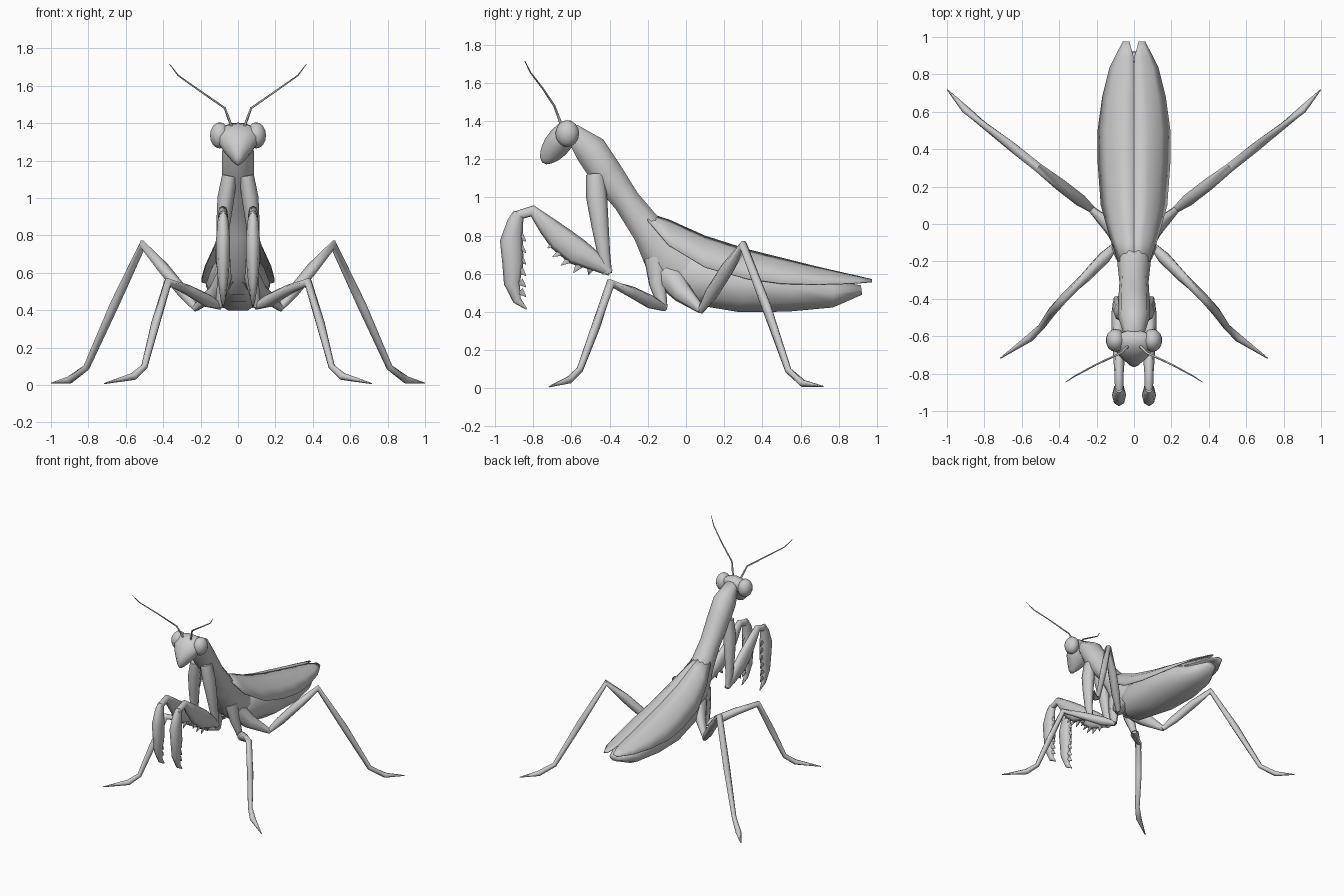
import bpy, bmesh, math
from mathutils import Vector

grey = bpy.data.materials.new("body_grey")
grey.diffuse_color = (0.6, 0.6, 0.6, 1)


def finish(name, bm, mirror=False, angle=75):
    bmesh.ops.recalc_face_normals(bm, faces=bm.faces)
    me = bpy.data.meshes.new(name)
    bm.to_mesh(me)
    bm.free()
    me.materials.append(grey)
    ob = bpy.data.objects.new(name, me)
    bpy.context.collection.objects.link(ob)
    bpy.ops.object.select_all(action='DESELECT')
    bpy.context.view_layer.objects.active = ob
    ob.select_set(True)
    bpy.ops.object.shade_smooth_by_angle(angle=math.radians(angle))
    if mirror:
        m = ob.modifiers.new("mirror", 'MIRROR')
        m.use_mirror_merge = False
    return ob


def loft(name, rings, sides=8, mirror=False):
    """Tube through rings of (x, y, z, half width, half depth)."""
    bm = bmesh.new()
    pts = [Vector(r[:3]) for r in rings]
    loops = []
    for i, r in enumerate(rings):
        t = Vector()
        if i > 0:
            t += (pts[i] - pts[i - 1]).normalized()
        if i < len(pts) - 1:
            t += (pts[i + 1] - pts[i]).normalized()
        t.normalize()
        u = (Vector((1, 0, 0)) - t * t.x).normalized()
        v = t.cross(u)
        ring = []
        for k in range(sides):
            a = 2 * math.pi * k / sides
            ring.append(bm.verts.new(pts[i] + u * r[3] * math.cos(a) + v * r[4] * math.sin(a)))
        loops.append(ring)
    for a, b in zip(loops, loops[1:]):
        for k in range(sides):
            j = (k + 1) % sides
            bm.faces.new((a[k], a[j], b[j], b[k]))
    bm.faces.new(loops[0])
    bm.faces.new(loops[-1])
    return finish(name, bm, mirror)


# Neck and long thorax
loft("thorax", [(0, -0.60, 1.35, .05, .045), (0, -0.50, 1.25, .085, .09),
                (0, -0.42, 1.13, .085, .09), (0, -0.31, 0.98, .078, .075),
                (0, -0.20, 0.83, .09, .09), (0, -0.10, 0.69, .11, .14),
                (0, 0.03, 0.60, .11, .15)], 10)

# Abdomen
loft("abdomen", [(0, -0.10, 0.66, .08, .11), (0, 0.05, 0.585, .13, .155),
                 (0, 0.30, 0.545, .17, .155), (0, 0.55, 0.525, .17, .13),
                 (0, 0.77, 0.495, .12, .075), (0, 0.92, 0.515, .045, .026)], 10)

# Folded wings: y, ridge x, ridge z, edge x, edge z
bm = bmesh.new()
rows = []
for y, ix, iz, ex, ez in [(-.20, 0, .92, .085, .88), (-.09, 0, .885, .125, .75),
                          (.10, 0, .80, .178, .635), (.32, 0, .73, .194, .575),
                          (.50, 0, .685, .195, .55), (.68, 0, .64, .17, .545),
                          (.84, 0, .603, .13, .55), (.90, .004, .59, .10, .553),
                          (.975, .025, .572, .06, .56)]:
    h = iz - ez
    rows.append([bm.verts.new((ix + (ex - ix) * f, y, ez + h * g))
                 for f, g in ((0, 1), (.4, .87), (.75, .52), (1, 0))])
for a, b in zip(rows, rows[1:]):
    for k in range(3):
        bm.faces.new((a[k], a[k + 1], b[k + 1], b[k]))
wings = finish("wings", bm, True)
s = wings.modifiers.new("thickness", 'SOLIDIFY')
s.thickness = 0.006

# Head: wide crown tapering to the mouth
loft("head", [(0, -0.585, 1.385, .06, .025), (0, -0.615, 1.355, .115, .058),
              (0, -0.65, 1.31, .115, .07), (0, -0.685, 1.265, .085, .068),
              (0, -0.715, 1.225, .05, .055), (0, -0.735, 1.195, .025, .035),
              (0, -0.742, 1.178, .008, .012)], 12)

# Eyes
bm = bmesh.new()
bmesh.ops.create_uvsphere(bm, u_segments=14, v_segments=8, radius=1)
for v in bm.verts:
    v.co = Vector((.098 + v.co.x * .053, -.622 + v.co.y * .062, 1.335 + v.co.z * .07))
finish("eyes", bm, True)

# Antennae
loft("antennae", [(.035, -.655, 1.385, .008, .008), (.07, -.69, 1.48, .006, .006),
                  (.20, -.75, 1.57, .005, .005), (.32, -.815, 1.655, .004, .004),
                  (.365, -.845, 1.715, .002, .002)], 5, True)

# Raptorial forelegs
loft("foreleg_coxa", [(.045, -.475, 1.12, .04, .05), (.065, -.468, 1.0, .045, .055),
                      (.08, -.45, .85, .036, .045), (.09, -.43, .70, .026, .033),
                      (.09, -.412, .60, .018, .025)], 8, True)
loft("foreleg_femur", [(.09, -.395, .605, .018, .018), (.09, -.47, .66, .03, .048),
                       (.085, -.57, .715, .035, .072), (.08, -.66, .785, .034, .068),
                       (.08, -.73, .855, .03, .05), (.08, -.805, .93, .024, .03),
                       (.08, -.90, .90, .022, .024)], 8, True)
loft("foreleg_tibia", [(.08, -.875, .92, .02, .03), (.08, -.895, .87, .03, .042),
                       (.08, -.915, .77, .038, .06), (.08, -.907, .66, .036, .056),
                       (.08, -.912, .55, .026, .042), (.08, -.885, .46, .014, .022),
                       (.08, -.835, .415, .003, .004)], 8, True)

# Foreleg spines: base and tip in the side plane
spines = [((-.50, .63), (-.51, .595)), ((-.56, .645), (-.59, .605)),
          ((-.61, .675), (-.655, .645)), ((-.65, .715), (-.70, .69)),
          ((-.69, .76), (-.725, .735))]
spines += [((-.87, z), (-.838, z - .03)) for z in (.80, .74, .68, .62, .56, .51)]
for i, ((y0, z0), (y1, z1)) in enumerate(spines):
    loft(f"foreleg_spine_{i + 1}", [(.082, y0, z0, .014, .022),
                                    (.082, y1, z1, .002, .002)], 5, True)

# Middle legs
loft("middle_leg_coxa", [(.05, -.16, .68, .05, .06), (.075, -.15, .55, .036, .045),
                         (.10, -.12, .42, .022, .024)], 7, True)
loft("middle_leg", [(.095, -.11, .42, .018, .018), (.16, -.18, .45, .034, .036),
                    (.26, -.285, .505, .028, .03), (.375, -.395, .55, .024, .026),
                    (.44, -.47, .33, .024, .024), (.50, -.555, .10, .018, .018),
                    (.56, -.61, .045, .022, .02), (.715, -.718, .008, .003, .003)], 7, True)

# Hind legs
loft("hind_leg_coxa", [(.05, -.10, .60, .06, .08), (.12, -.02, .50, .04, .055),
                       (.23, .08, .41, .018, .02)], 7, True)
loft("hind_leg", [(.22, .075, .405, .018, .018), (.29, .13, .49, .032, .036),
                  (.40, .215, .625, .032, .036), (.51, .30, .75, .025, .025),
                  (.66, .42, .43, .025, .026), (.81, .535, .095, .018, .018),
                  (.90, .61, .027, .022, .02), (.998, .718, .01, .003, .003)], 7, True)
